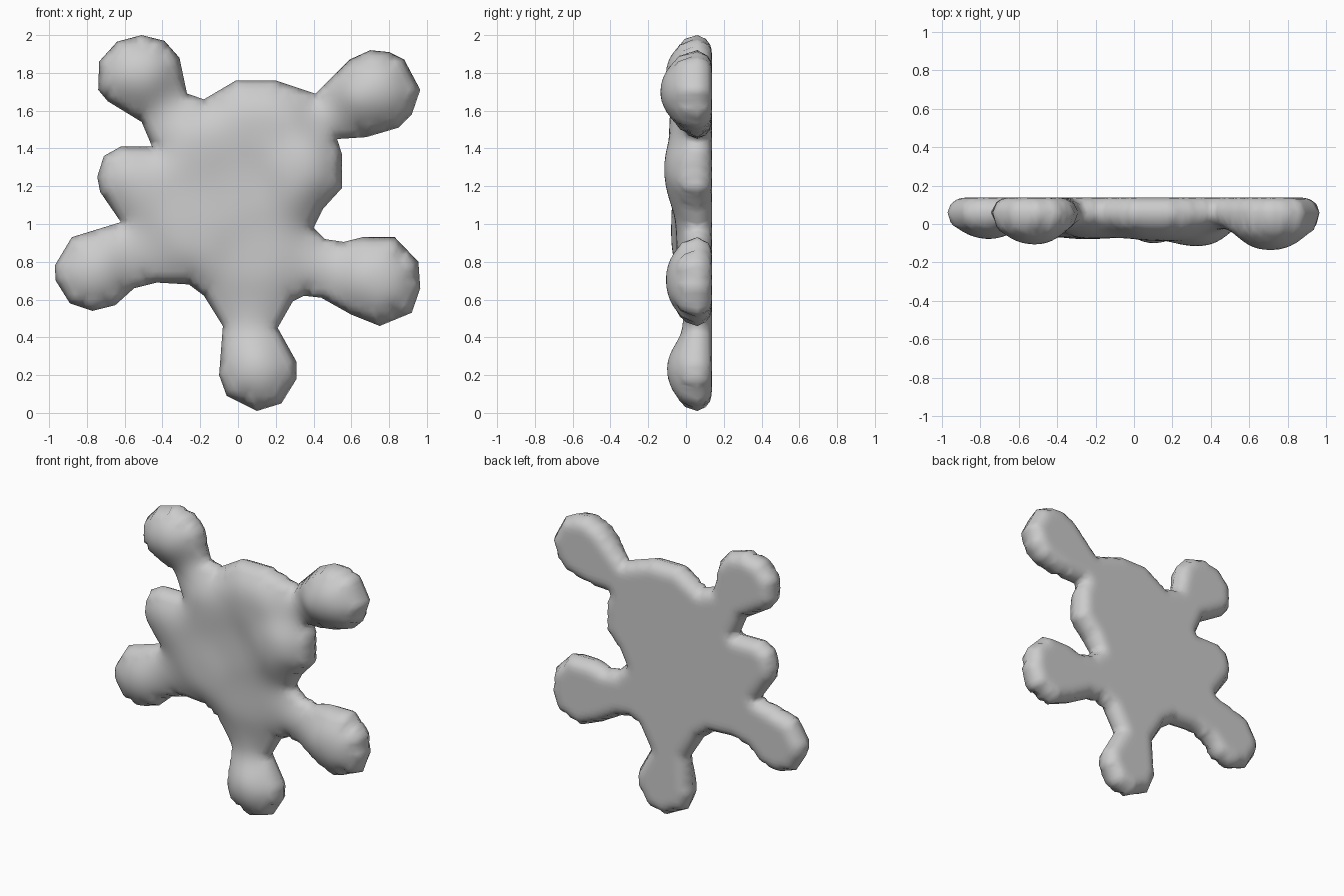
import bpy, bmesh, math
from mathutils import Vector
from mathutils.geometry import delaunay_2d_cdt, intersect_point_line

if "Cube" in bpy.data.objects:
    bpy.data.objects.remove(bpy.data.objects["Cube"])

# Splat silhouette in the front view (x, z)
OUTLINE = [
    (.10, .01), (.23, .05), (.31, .18), (.31, .27), (.21, .45), (.29, .59), (.35, .62), (.44, .61),
    (.60, .52), (.75, .46), (.92, .53), (.965, .66), (.955, .80), (.83, .93), (.66, .93), (.56, .905),
    (.46, .92), (.40, .98), (.45, 1.08), (.55, 1.19), (.55, 1.37), (.525, 1.45), (.68, 1.46), (.85, 1.51),
    (.92, 1.58), (.965, 1.71), (.88, 1.87), (.80, 1.91), (.70, 1.92), (.59, 1.87), (.41, 1.69),
    (.20, 1.76), (-.01, 1.76), (-.18, 1.66), (-.27, 1.69), (-.31, 1.88), (-.39, 1.97), (-.51, 2.0),
    (-.64, 1.965), (-.735, 1.86), (-.74, 1.71), (-.69, 1.65), (-.51, 1.54), (-.455, 1.41),
    (-.62, 1.41), (-.71, 1.36), (-.745, 1.25), (-.73, 1.17), (-.62, 1.01), (-.88, .93), (-.97, .78),
    (-.965, .70), (-.89, .58), (-.77, .54), (-.65, .57), (-.55, .66), (-.43, .69), (-.26, .68),
    (-.18, .62), (-.08, .46), (-.10, .20), (-.06, .09)]

# Front surface y at lobes, necks and body
DEPTHS = [
    (-.50, 1.80, -.115), (.64, 1.71, -.145), (-.76, .74, -.085), (.74, .71, -.11), (.10, .25, -.11),
    (-.57, 1.24, -.07), (.36, 1.30, -.12), (0, 1.2, -.06), (.20, 1.55, -.09), (-.25, 1.45, -.08),
    (-.25, .95, -.08), (.10, .85, -.05), (.07, .48, -.02), (.42, .78, -.03), (.46, 1.58, -.03),
    (-.35, 1.60, -.03), (-.52, .82, -.03)]
RIM, BACK, STEP = .06, .137, .03


def front_y(p):
    total = weight = 0
    for x, z, y in DEPTHS:
        w = 1 / ((p.x - x) ** 2 + (p.y - z) ** 2 + .01) ** 2
        total, weight = total + w * y, weight + w
    return total / weight


def dome(d, radius):
    t = 1 - min(d / radius, 1)
    return math.sqrt(1 - t * t)


pts = [Vector(p) for p in OUTLINE]
segs = list(zip(pts, pts[1:] + pts[:1]))


def edge_distance(p):
    best = 9
    for a, b in segs:
        ab = b - a
        t = max(0, min(1, (p - a).dot(ab) / ab.length_squared))
        best = min(best, (p - a - ab * t).length)
    return best


# Outline samples plus a grid of inner points
border = []
for a, b in segs:
    n = max(1, round((b - a).length / STEP))
    border += [a.lerp(b, i / n) for i in range(n)]
inner = [Vector((-1 + i * STEP + (j % 2) * STEP / 2, j * STEP))
         for i in range(68) for j in range(68)]
inner = [p for p in inner if edge_distance(p) > .012]
verts, _, faces, *_ = delaunay_2d_cdt(border + inner, [], [list(range(len(border)))], 1, 1e-5)
used = sorted({i for f in faces for i in f})
dist = {i: edge_distance(verts[i]) for i in used}

# Domed front and flat back sharing one rim
bm = bmesh.new()
front, back = {}, {}
for i in used:
    p, d = verts[i], dist[i]
    if d < .001:
        front[i] = back[i] = bm.verts.new((p.x, RIM, p.y))
    else:
        front[i] = bm.verts.new((p.x, RIM + (front_y(p) - RIM) * dome(d, .21), p.y))
        back[i] = bm.verts.new((p.x, RIM + (BACK - RIM) * dome(d, .09), p.y))
for f in faces:
    for side in (front, back):
        vs = [side[i] for i in f]
        if not bm.faces.get(vs):
            bm.faces.new(vs)

# Soften the ridges of the dome
soft = [front[i] for i in used if dist[i] > .04]
for _ in range(6):
    new = {v: sum(e.other_vert(v).co.y for e in v.link_edges) / len(v.link_edges) for v in soft}
    for v, y in new.items():
        v.co.y = (v.co.y + y) / 2

bmesh.ops.recalc_face_normals(bm, faces=bm.faces)
mesh = bpy.data.meshes.new("splat")
bm.to_mesh(mesh)
bm.free()
mesh.shade_smooth()
splat = bpy.data.objects.new("splat", mesh)
bpy.context.collection.objects.link(splat)
